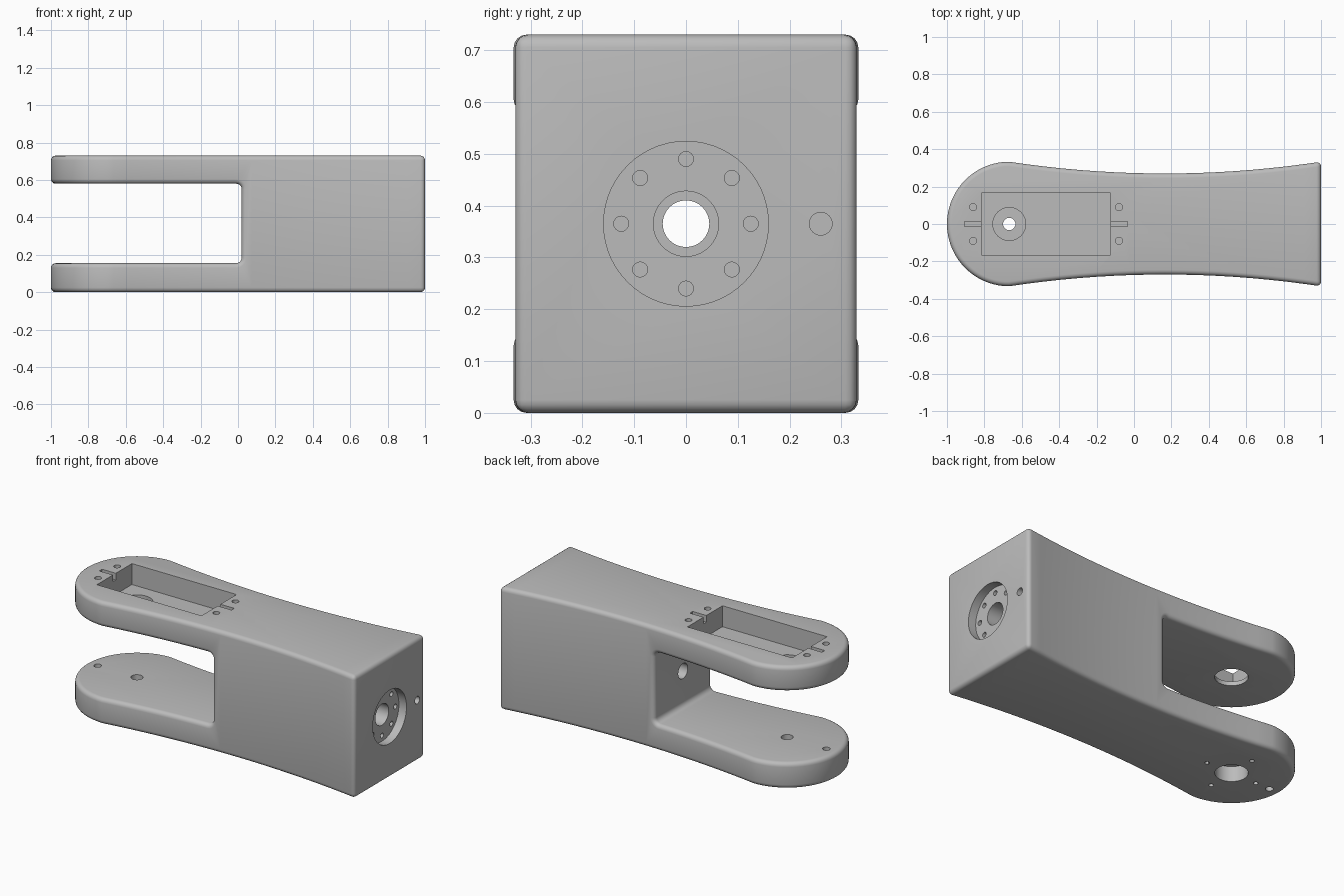
import bpy, bmesh, math
from mathutils import Matrix, Vector

old = bpy.data.objects.get("Cube")
if old:
    bpy.data.objects.remove(old, do_unlink=True)

grey = bpy.data.materials.new("plain grey")
grey.use_nodes = True
grey.diffuse_color = (0.5, 0.5, 0.5, 1)
grey.node_tree.nodes["Principled BSDF"].inputs["Base Color"].default_value = (0.5, 0.5, 0.5, 1)

R, TIP, H, MID = 0.333, -0.667, 0.73, 0.365


def add_object(name, bm):
    bmesh.ops.recalc_face_normals(bm, faces=bm.faces)
    mesh = bpy.data.meshes.new(name)
    bm.to_mesh(mesh)
    bm.free()
    mesh.materials.append(grey)
    ob = bpy.data.objects.new(name, mesh)
    bpy.context.collection.objects.link(ob)
    return ob


def prism(name, points, sweep):
    """Extrude a closed outline along the sweep vector."""
    bm = bmesh.new()
    face = bm.faces.new([bm.verts.new(p) for p in points])
    ext = bmesh.ops.extrude_face_region(bm, geom=[face])
    top = [g for g in ext["geom"] if isinstance(g, bmesh.types.BMVert)]
    bmesh.ops.translate(bm, verts=top, vec=sweep)
    return add_object(name, bm)


def apply(mod):
    bpy.context.view_layer.objects.active = body
    bpy.ops.object.modifier_apply(modifier=mod.name)


def cut(cutter):
    cutter.hide_render = True
    mod = body.modifiers.new("cut", "BOOLEAN")
    mod.operation, mod.solver, mod.object = "DIFFERENCE", "EXACT", cutter
    apply(mod)
    bpy.data.objects.remove(cutter, do_unlink=True)


def cut_box(x0, x1, half_y, z0, z1):
    cut(prism("box_cutter", [(x0, -half_y, z0), (x1, -half_y, z0),
                             (x1, half_y, z0), (x0, half_y, z0)], (0, 0, z1 - z0)))


def drill(start, end, radius, sides=32):
    """Cut a round hole from start to end."""
    a, b = Vector(start), Vector(end)
    turn = (b - a).to_track_quat("Z", "Y").to_matrix().to_4x4()
    bm = bmesh.new()
    bmesh.ops.create_cone(bm, cap_ends=True, segments=sides, radius1=radius, radius2=radius,
                          depth=(b - a).length, matrix=Matrix.Translation((a + b) / 2) @ turn)
    cut(add_object("hole_cutter", bm))


# Body: round tip with waisted sides
def waist(x):
    return 0.27 + 0.063 * ((x - 0.165) / 0.835) ** 2


steps = 18
side = [TIP + (1 - TIP) * i / steps for i in range(steps + 1)]
outline = [(x, -waist(x), 0) for x in side]
outline += [(x, waist(x), 0) for x in reversed(side)]
arc = [math.pi / 2 + math.pi * i / 36 for i in range(1, 36)]
outline += [(TIP + R * math.cos(a), R * math.sin(a), 0) for a in arc]
body = prism("fork_arm_body", outline, (0, 0, H))

# Fork slot with rounded inner corners
low, high, wall, r = 0.155, 0.58, 0.02, 0.03
slot = [(-1.2, -1, high), (-1.2, -1, low)]
for cz, begin in ((low + r, -math.pi / 2), (high - r, 0)):
    for i in range(7):
        a = begin + math.pi / 2 * i / 6
        slot.append((wall - r + r * math.cos(a), -1, cz + r * math.sin(a)))
cut(prism("slot_cutter", slot, (0, 2, 0)))

# Rounded outer edges
bevel = body.modifiers.new("rounding", "BEVEL")
bevel.width, bevel.segments = 0.025, 4
bevel.limit_method, bevel.angle_limit = "ANGLE", math.radians(40)
bevel.use_clamp_overlap = False
apply(bevel)

# Motor pocket in the upper arm, with notches, screw holes and shaft opening
cut_box(-0.815, -0.125, 0.165, 0.605, 0.8)
for x in (-0.86, -0.08):
    cut_box(x - 0.046, x + 0.046, 0.013, 0.69, 0.8)
    for y in (-0.09, 0.09):
        drill((x, y, 0.63), (x, y, 0.8), 0.019, 20)
drill((TIP, 0, 0.5), (TIP, 0, 0.65), 0.088, 40)

# Pivot bore, bolt circle and pin hole in the lower arm
drill((TIP, 0, -0.1), (TIP, 0, 0.09), 0.088, 40)
drill((TIP, 0, -0.1), (TIP, 0, 0.25), 0.033)
drill((-0.926, 0, -0.1), (-0.926, 0, 0.25), 0.021, 20)
for i in range(4):
    a = math.pi / 2 * i
    x, y = TIP + 0.166 * math.cos(a), 0.166 * math.sin(a)
    drill((x, y, -0.1), (x, y, 0.09), 0.013, 16)

# Round flange recess, stepped bore and bolt circle in the end face
drill((0.95, 0, MID), (1.1, 0, MID), 0.159, 56)
drill((0.85, 0, MID), (1.1, 0, MID), 0.063, 40)
drill((-0.1, 0, MID), (1.1, 0, MID), 0.045)
drill((0.85, 0.26, MID), (1.1, 0.26, MID), 0.022, 24)
for i in range(8):
    a = math.pi / 4 * i
    y, z = 0.125 * math.cos(a), MID + 0.125 * math.sin(a)
    drill((0.85, y, z), (1.1, y, z), 0.0145, 16)

# Smooth shading with crisp hole edges
bpy.ops.object.select_all(action="DESELECT")
body.select_set(True)
bpy.context.view_layer.objects.active = body
bpy.ops.object.shade_smooth_by_angle(angle=math.radians(35))
